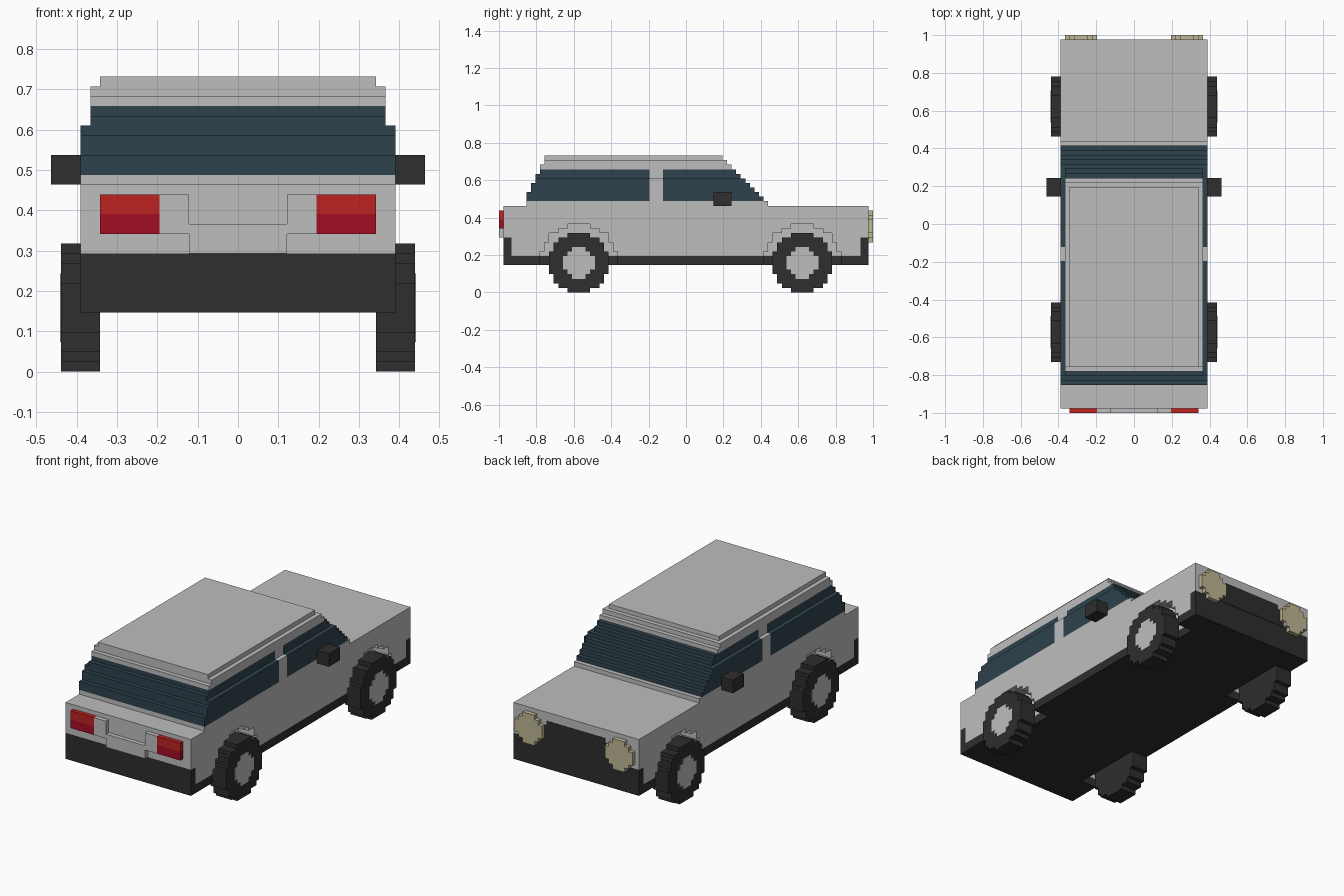
import bpy, bmesh, math

cube = bpy.data.objects.get("Cube")
if cube:
    bpy.data.objects.remove(cube, do_unlink=True)

V = 1 / 41  # one block of the grid


def material(name, rgb):
    lin = [((c / 255 + 0.055) / 1.055) ** 2.4 for c in rgb] + [1]
    m = bpy.data.materials.new(name)
    m.use_nodes = True
    m.diffuse_color = lin
    m.node_tree.nodes["Principled BSDF"].inputs["Base Color"].default_value = lin
    return m


SILVER = material("silver paint", (190, 190, 190))
BLACK = material("black plastic", (46, 46, 46))
GLASS = material("tinted glass", (46, 66, 77))
RED = material("bright red", (190, 36, 34))
DARK_RED = material("dark red", (164, 14, 36))
CREAM = material("cream lamp", (190, 183, 146))


def prism(name, mat, axis, lo, hi, z0, rows):
    """Extrude a stepped outline, one (start, end) row per block of height."""
    right, left = [], []
    for i, (a, b) in enumerate(rows):
        right += [(b, z0 + i), (b, z0 + i + 1)]
        left += [(a, z0 + i), (a, z0 + i + 1)]
    pts = []
    for p in right + left[::-1]:
        if pts and p == pts[-1]:
            continue
        if len(pts) > 1 and pts[-2][0] == pts[-1][0] == p[0]:
            pts.pop()
        pts.append(p)
    bm = bmesh.new()
    verts = [bm.verts.new((lo * V, u * V, z * V) if axis == 'x' else (u * V, lo * V, z * V))
             for u, z in pts]
    face = bm.faces.new(verts)
    ext = bmesh.ops.extrude_face_region(bm, geom=[face])
    d = (hi - lo) * V
    bmesh.ops.translate(bm, verts=[g for g in ext["geom"] if isinstance(g, bmesh.types.BMVert)],
                        vec=(d, 0, 0) if axis == 'x' else (0, d, 0))
    bmesh.ops.recalc_face_normals(bm, faces=bm.faces)
    me = bpy.data.meshes.new(name)
    bm.to_mesh(me)
    bm.free()
    me.materials.append(mat)
    ob = bpy.data.objects.new(name, me)
    bpy.context.collection.objects.link(ob)
    return ob


def box(name, mat, x, y, z):
    bm = bmesh.new()
    bmesh.ops.create_cube(bm, size=1)
    for v in bm.verts:
        v.co = [(r[0] if c < 0 else r[1]) * V for c, r in zip(v.co, (x, y, z))]
    me = bpy.data.meshes.new(name)
    bm.to_mesh(me)
    bm.free()
    me.materials.append(mat)
    ob = bpy.data.objects.new(name, me)
    bpy.context.collection.objects.link(ob)
    return ob


def disc_rows(center, diameter):
    """Rows of a blocky disc."""
    n, r = diameter // 2, diameter / 2
    rows = []
    for d in range(-n, n + 1):
        w = math.floor(math.sqrt(r * r - d * d)) + 0.5
        rows.append((center - w, center + w))
    return rows


def span(side, a, b):
    return tuple(sorted((side * a, side * b)))


# Lower body with notched ends that hold the bumpers
body = prism("body", SILVER, 'x', -16, 16, 8, [(-38.3, 38.3)] * 4 + [(-40, 40)] * 7)
sill = box("underbody_sill", BLACK, (-16, 16), (-40, 40), (6, 8))
box("tail_bumper", BLACK, (-16, 16), (-40, -38.3), (8, 12))
box("nose_bumper", BLACK, (-16, 16), (38.3, 40), (8, 12))

# Wheel arches cut into body and sill
WHEELS = {"tail": -23.5, "nose": 25.5}
cutters = [prism("arch_cutter", SILVER, 'x', *span(s, 12, 17), -2, disc_rows(y, 17))
           for s in (-1, 1) for y in WHEELS.values()]
for ob in (body, sill):
    bpy.context.view_layer.objects.active = ob
    for c in cutters:
        c.hide_render = True
        mod = ob.modifiers.new("arch", 'BOOLEAN')
        mod.operation = 'DIFFERENCE'
        mod.solver = 'EXACT'
        mod.object = c
        bpy.ops.object.modifier_apply(modifier=mod.name)
for c in cutters:
    bpy.data.objects.remove(c, do_unlink=True)

# Wheels, hubs and mirrors
for s, side in ((1, "left"), (-1, "right")):
    for end, y in WHEELS.items():
        prism(f"{end}_{side}_tyre", BLACK, 'x', *span(s, 14, 18), 0, disc_rows(y, 13))
        prism(f"{end}_{side}_hub", SILVER, 'x', *span(s, 17, 18.08), 3, disc_rows(y, 7))
    box(f"{side}_mirror", BLACK, span(s, 16, 19), (6, 10), (19, 22))

# Cabin: stepped glass split by a central pillar
box("window_base", SILVER, (-16, 16), (-35, 18), (19, 20))
rear = [-35, -35, -34, -34, -33, -33, -32]
fore = [17, 16, 15, 14, 13, 12, 11]
for label, half, i, j in (("lower", 16, 0, 5), ("upper", 15, 5, 7)):
    prism(f"{label}_tail_glass", GLASS, 'x', -half, half, 20 + i, [(a, -8) for a in rear[i:j]])
    prism(f"{label}_nose_glass", GLASS, 'x', -half, half, 20 + i, [(-5, b) for b in fore[i:j]])
    box(f"{label}_pillar", SILVER, (-half, half), (-8, -5), (20 + i, 20 + j))

# Roof
prism("roof_rim", SILVER, 'x', -15, 15, 27, [(-32, 10), (-31, 9)])
box("roof_top", SILVER, (-14, 14), (-31, 8), (29, 30))

# Tail panel and lamps
box("plate_panel", SILVER, (-5, 5), (-41, -40), (12, 15))
for s, side in ((1, "left"), (-1, "right")):
    box(f"{side}_tail_panel", SILVER, span(s, 5, 8), (-41, -40), (14, 18))
    box(f"{side}_tail_lamp_upper", RED, span(s, 8, 14), (-41, -40), (16, 18))
    box(f"{side}_tail_lamp_lower", DARK_RED, span(s, 8, 14), (-41, -40), (14, 16))
    prism(f"{side}_headlamp", CREAM, 'y', 40, 41, 11, disc_rows(s * 11.5, 7))

# Grille between the headlamps
prism("grille", BLACK, 'y', 40, 40.1, 12, [(-9, 9)] + [(-8, 8)] * 3 + [(-7.5, 7.5)])
